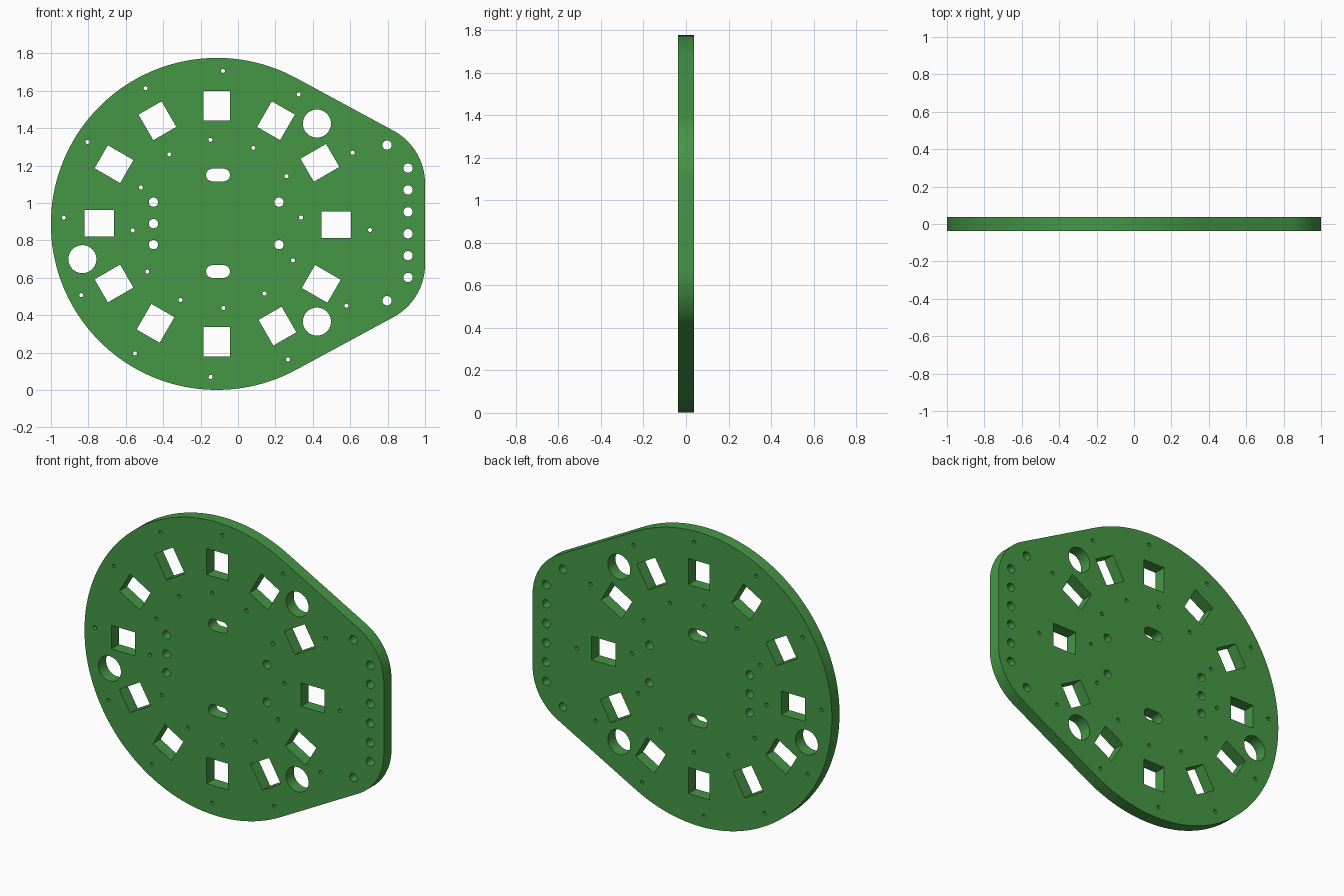
import bpy, bmesh
from math import sin, cos, pi, radians
from mathutils import Matrix

if "Cube" in bpy.data.objects:
    bpy.data.objects.remove(bpy.data.objects["Cube"])

CX, CZ, R = -0.113, 0.8885, 0.8875   # main disc of the plate
HALF = 0.0365                        # half thickness

curve = bpy.data.curves.new("plate_profile", 'CURVE')
curve.dimensions = '2D'
curve.fill_mode = 'BOTH'
curve.extrude = HALF


def loop(points):
    s = curve.splines.new('POLY')
    s.points.add(len(points) - 1)
    for p, (x, z) in zip(s.points, points):
        p.co = (x, z, 0, 1)
    s.use_cyclic_u = True


def arc(x, z, r, a0, a1, n):
    return [(x + r * cos(radians(a0 + (a1 - a0) * i / n)),
             z + r * sin(radians(a0 + (a1 - a0) * i / n))) for i in range(n + 1)]


def hole(x, z, r, n=24):
    loop(arc(x, z, r, 0, 360 - 360 / n, n - 1))


def polar(r, deg):
    return CX + r * cos(radians(deg)), CZ + r * sin(radians(deg))


# Outline: big arc, tangent flanks, rounded corners, straight right edge
T, RC = 61.6, 0.32
xc = 1 - RC
dz = (R - RC - cos(radians(T)) * (xc - CX)) / sin(radians(T))
loop(arc(CX, CZ, R, T, 360 - T, 96)
     + arc(xc, CZ - dz, RC, -T, 0, 16)
     + arc(xc, CZ + dz, RC, 0, T, 16))

# Ring of twelve rectangular windows, long side radial
windows = [(0.526, 0.885), (0.438, 1.215), (0.203, 1.44), (-0.113, 1.52),
           (-0.431, 1.44), (-0.663, 1.208), (-0.742, 0.893), (-0.663, 0.57),
           (-0.441, 0.357), (-0.113, 0.258), (0.211, 0.342), (0.445, 0.568)]
for k, (x, z) in enumerate(windows):
    c, s = cos(k * pi / 6), sin(k * pi / 6)
    loop([(x + u * c - v * s, z + u * s + v * c)
          for u, v in ((-.079, -.071), (.079, -.071), (.079, .071), (-.079, .071))])

# Tiny screw holes either side of each window
for k in range(12):
    hole(*polar(0.819, 30 * k - 2.3), 0.011, 12)
    hole(*polar(0.451, 30 * k + 4.4), 0.011, 12)

# Medium holes: right edge column, corners, centre mounts
for i in range(6):
    hole(0.909, 0.602 + 0.117 * i, 0.025)
for x, z in ((.797, 1.31), (.797, .478), (-.452, 1.005), (-.452, .89),
             (-.452, .778), (.219, 1.005), (.219, .778)):
    hole(x, z, 0.025)

# Large holes
for x, z in ((.422, 1.425), (.422, .366), (-.832, .70)):
    hole(x, z, 0.075, 40)

# Rounded slots
for z in (1.15, 0.634):
    loop(arc(-.077, z, .034, -90, 90, 12) + arc(-.137, z, .034, 90, 270, 12))

# Turn the filled profile into a solid upright plate
plate = bpy.data.objects.new("mounting_plate", curve)
bpy.context.collection.objects.link(plate)
bpy.context.view_layer.objects.active = plate
plate.select_set(True)
bpy.ops.object.convert(target='MESH')
plate = bpy.context.object
bm = bmesh.new()
bm.from_mesh(plate.data)
bmesh.ops.transform(bm, matrix=Matrix.Rotation(pi / 2, 4, 'X'), verts=bm.verts)
bmesh.ops.remove_doubles(bm, verts=bm.verts, dist=1e-4)
bmesh.ops.recalc_face_normals(bm, faces=bm.faces)
bm.to_mesh(plate.data)
bm.free()
bpy.ops.object.shade_smooth_by_angle(angle=radians(35))

green = bpy.data.materials.new("green")
green.diffuse_color = (0.06, 0.31, 0.06, 1)
green.use_nodes = True
green.node_tree.nodes["Principled BSDF"].inputs["Base Color"].default_value = green.diffuse_color
plate.data.materials.clear()
plate.data.materials.append(green)
